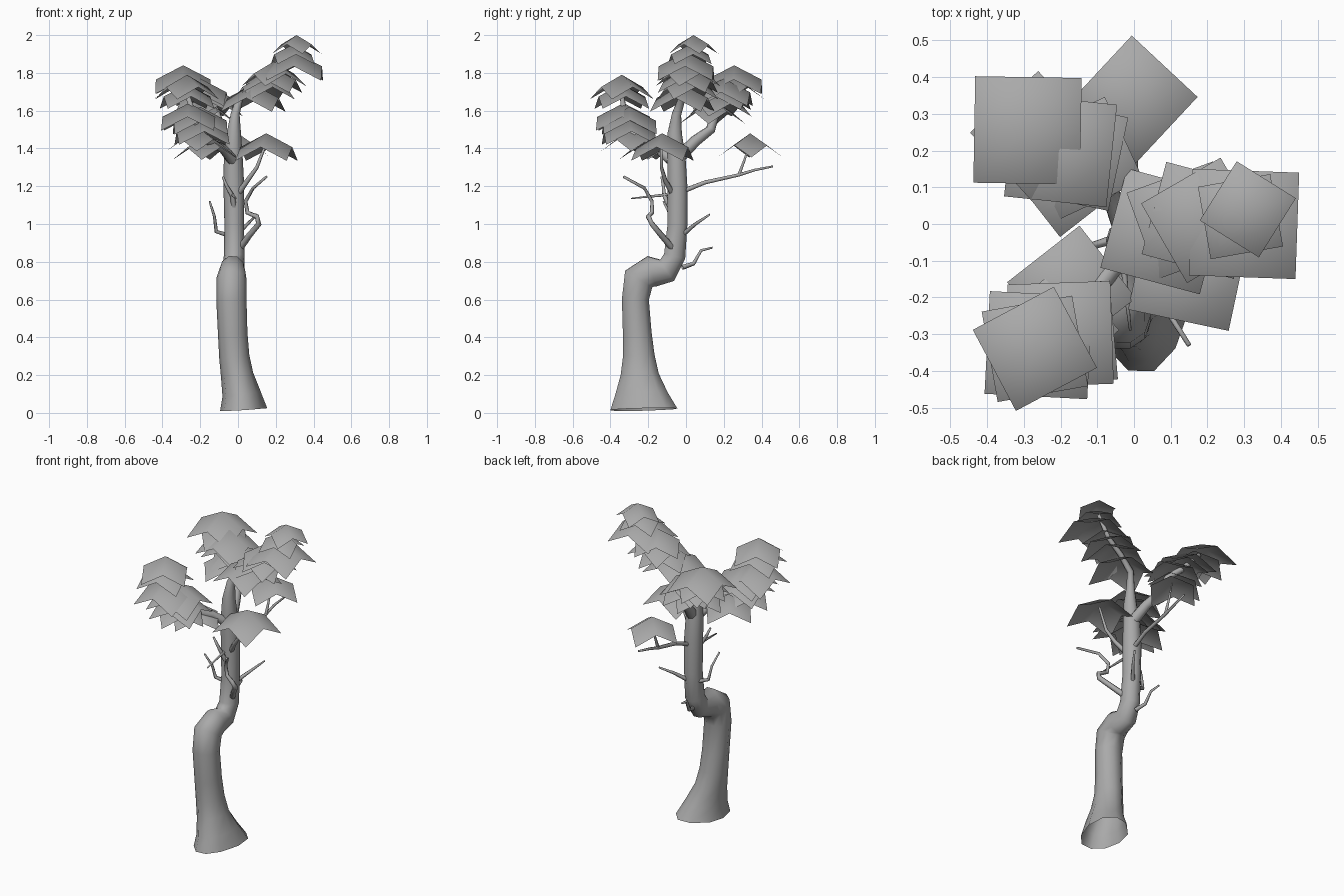
import bpy
import bmesh
import math
from mathutils import Vector, Matrix

cube = bpy.data.objects.get("Cube")
if cube:
    bpy.data.objects.remove(cube, do_unlink=True)

grey = bpy.data.materials.new("plain grey")
grey.use_nodes = True
grey.diffuse_color = (0.4, 0.4, 0.4, 1)
grey.node_tree.nodes["Principled BSDF"].inputs["Base Color"].default_value = grey.diffuse_color


def finish(bm, name):
    """Turn a bmesh into a smooth grey object."""
    mesh = bpy.data.meshes.new(name)
    for face in bm.faces:
        face.smooth = True
    bm.to_mesh(mesh)
    bm.free()
    mesh.materials.append(grey)
    obj = bpy.data.objects.new(name, mesh)
    bpy.context.collection.objects.link(obj)
    return obj


def tube(name, path, sides):
    """Sweep an oval section along points given as x, y, z, width radius, depth radius."""
    bm = bmesh.new()
    centres = [Vector(p[:3]) for p in path]
    last = len(path) - 1
    up = Vector((0, 0, 1))
    rings = []
    for i, point in enumerate(path):
        tangent = centres[min(i + 1, last)] - centres[max(i - 1, 0)]
        turn = up.rotation_difference(tangent.normalized())
        ring = []
        for k in range(sides):
            a = math.tau * k / sides
            offset = Vector((point[3] * math.cos(a), point[-1] * math.sin(a), 0))
            ring.append(bm.verts.new(centres[i] + turn @ offset))
        rings.append(ring)
    for low, high in zip(rings, rings[1:]):
        for k in range(sides):
            n = (k + 1) % sides
            bm.faces.new((low[k], low[n], high[n], high[k]))
    bm.faces.new(rings[-1])
    return finish(bm, name)


def twig(name, thick, points, sides=6):
    """Tapering tube with a thin tip."""
    n = len(points) - 1
    return tube(name, [(*p, thick * (1 - 0.6 * i / n)) for i, p in enumerate(points)], sides)


def leaf_sheet(name, x, y, top, side, angle):
    """Square sheet with a raised middle and drooping corners."""
    bm = bmesh.new()
    bmesh.ops.create_grid(bm, x_segments=2, y_segments=2, size=side / 2)
    for v in bm.verts:
        v.co.z = -0.52 * (abs(v.co.x) + abs(v.co.y))
    spin = Matrix.Rotation(math.radians(angle), 4, "Z")
    bm.transform(Matrix.Translation((x, y, top)) @ spin)
    return finish(bm, name)


# Trunk: flared foot, sharp double bend, slim leader reaching the highest leaves
trunk = tube("trunk", [
    (.02, -.24, .018, .115, .168), (.015, -.242, .1, .098, .138),
    (-.005, -.245, .2, .086, .106), (-.02, -.25, .3, .08, .088),
    (-.028, -.258, .42, .078, .08),
    (-.035, -.268, .6, .08, .075), (-.035, -.25, .71, .08, .088),
    (-.03, -.18, .75, .07, .087), (-.025, -.1, .755, .06, .07),
    (-.02, -.06, .83, .055, .06), (-.02, -.045, 1, .052, .055),
    (-.022, -.045, 1.2, .055, .055), (-.025, -.05, 1.35, .05, .05),
    (-.022, -.06, 1.48, .038, .04), (-.015, -.05, 1.58, .024, .026),
    (.01, -.02, 1.67, .019), (.1, 0, 1.74, .016),
    (.2, .01, 1.81, .014), (.29, .03, 1.92, .01)], 10)

# Pull the foot out into a toe on its rear left
for v in trunk.data.vertices:
    if v.co.z < 0.15:
        reach = max(0, v.co.x - 0.02 + v.co.y + 0.24)
        pull = 0.2 * reach * (1 - v.co.z / 0.2)
        v.co.x += pull
        v.co.y += pull

# Main branches
twig("back_branch", .034, [
    (-.02, -.03, 1.36), (-.05, .05, 1.44), (-.09, .13, 1.5),
    (-.12, .16, 1.6), (-.2, .2, 1.67), (-.28, .25, 1.77)], 8)
twig("front_branch", .03, [
    (-.03, -.08, 1.34), (-.08, -.15, 1.4), (-.16, -.25, 1.44),
    (-.22, -.32, 1.53), (-.27, -.34, 1.69)], 8)
twig("left_branch", .016, [
    (0, -.07, 1.16), (.05, -.11, 1.23), (.1, -.13, 1.3), (.15, -.13, 1.43)])
twig("rear_branch", .014, [
    (-.01, 0, 1.18), (0, .1, 1.22), (0, .28, 1.26), (0, .36, 1.285), (.01, .46, 1.305)])
twig("rear_branch_riser", .01, [(0, .28, 1.26), (0, .31, 1.34), (0, .34, 1.44)])

# Bare twigs
twig("crooked_twig", .018, [
    (.01, -.07, .87), (.06, -.13, .94), (.11, -.18, 1.0), (.1, -.2, 1.04),
    (.05, -.18, 1.06), (.04, -.18, 1.12), (.08, -.22, 1.19), (.15, -.33, 1.25)])
twig("right_twig", .013, [
    (-.05, -.04, .94), (-.115, -.06, .96), (-.125, -.08, 1.04), (-.15, -.12, 1.12)])
twig("rear_left_twig", .013, [(0, -.01, .95), (.05, .05, 1.0), (.1, .125, 1.05)])
twig("low_rear_twig", .014, [
    (-.03, -.02, .77), (-.05, .04, .79), (-.06, .08, .86), (-.07, .14, .875)])
twig("front_twig", .015, [
    (-.02, -.08, 1.08), (-.03, -.115, 1.15), (-.06, -.12, 1.2), (-.08, -.13, 1.25)])
twig("front_twig_fork", .009, [(-.03, -.1, 1.155), (-.02, -.2, 1.145), (-.01, -.29, 1.135)])

# Leaf sheets per cluster: x, y, top height, side, turn
clusters = {
    "crown_leaf": [
        (.31, .04, 2, .19, -32), (.29, .02, 1.95, .2, 10), (.3, 0, 1.91, .29, -2),
        (.19, .01, 1.86, .25, 30), (.18, .01, 1.83, .26, -15), (.14, .01, 1.79, .25, 20),
        (.08, -.02, 1.74, .28, -15)],
    "back_leaf": [
        (-.29, .255, 1.84, .29, -1), (-.27, .24, 1.79, .25, 42), (-.2, .2, 1.77, .28, -6),
        (-.17, .19, 1.74, .26, -12), (-.14, .18, 1.7, .25, 25), (-.18, .14, 1.66, .25, 38)],
    "front_leaf": [
        (-.27, -.34, 1.79, .25, 28), (-.27, -.34, 1.74, .25, 10), (-.26, -.33, 1.64, .28, -3),
        (-.2, -.3, 1.62, .28, 2), (-.19, -.3, 1.56, .27, 5), (-.21, -.28, 1.51, .24, 42),
        (-.17, -.18, 1.47, .25, 38)],
    "lone_leaf": [(.15, -.125, 1.48, .28, -12), (0, .34, 1.48, .245, 47)],
}
for cluster, sheets in clusters.items():
    for i, sheet in enumerate(sheets, start=1):
        leaf_sheet(f"{cluster}_{i}", *sheet)
